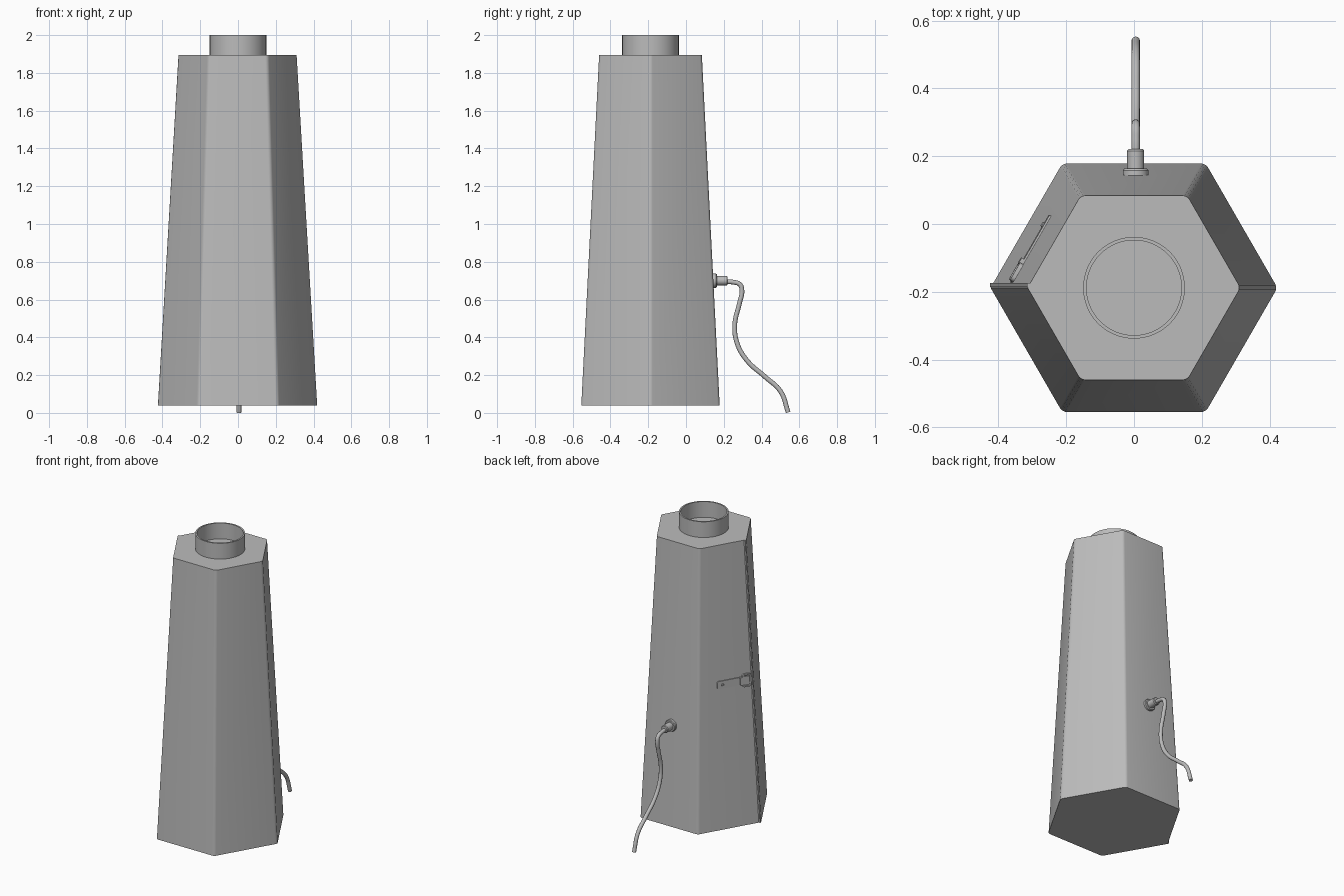
import bpy, bmesh, math
from mathutils import Vector, Matrix

cube = bpy.data.objects.get("Cube")
if cube:
    bpy.data.objects.remove(cube, do_unlink=True)

metal = bpy.data.materials.new("grey metal")
metal.use_nodes = True
GREY = (0.5, 0.5, 0.5, 1)
metal.diffuse_color = GREY
metal.node_tree.nodes["Principled BSDF"].inputs["Base Color"].default_value = GREY

CY = -0.188                 # centre line of the body
Z0, Z1 = 0.04, 1.895        # body bottom and top
R0, R1 = 0.423, 0.314       # corner radii at bottom and top


def finish(name, bm, matrix=None):
    bmesh.ops.recalc_face_normals(bm, faces=bm.faces)
    mesh = bpy.data.meshes.new(name)
    bm.to_mesh(mesh)
    bm.free()
    obj = bpy.data.objects.new(name, mesh)
    bpy.context.collection.objects.link(obj)
    mesh.materials.append(metal)
    if matrix:
        obj.matrix_world = matrix
    bpy.ops.object.select_all(action='DESELECT')
    obj.select_set(True)
    bpy.context.view_layer.objects.active = obj
    bpy.ops.object.shade_smooth_by_angle(angle=math.radians(30))
    return obj


def lathe(name, profile, matrix, steps=48):
    """Spin a (radius, height) profile about the local z axis."""
    bm = bmesh.new()
    verts = [bm.verts.new((r, 0, z)) for r, z in profile]
    edges = [bm.edges.new(pair) for pair in zip(verts, verts[1:])]
    bmesh.ops.spin(bm, geom=verts + edges, cent=(0, 0, 0), axis=(0, 0, 1),
                   angle=math.tau, steps=steps)
    bmesh.ops.remove_doubles(bm, verts=bm.verts, dist=1e-5)
    return finish(name, bm, matrix)


def outline(w, h, r, n=5):
    """Rounded rectangle centred on the origin."""
    pts = []
    for q, (sx, sy) in enumerate(((1, 1), (-1, 1), (-1, -1), (1, -1))):
        for i in range(n):
            a = (q + i / (n - 1)) * math.pi / 2
            pts.append((sx * (w / 2 - r) + r * math.cos(a),
                        sy * (h / 2 - r) + r * math.sin(a)))
    return pts


def plate(name, w, h, r, n0, n1, matrix, rim=0):
    """Rounded plate, or an open frame when rim is given."""
    bm = bmesh.new()
    def loop(pts, z):
        return [bm.verts.new((x, y, z)) for x, y in pts]
    def band(a, b):
        for i in range(len(a)):
            j = (i + 1) % len(a)
            bm.faces.new((a[i], a[j], b[j], b[i]))
    out = outline(w, h, r)
    low, high = loop(out, n0), loop(out, n1)
    band(low, high)
    if rim:
        inner = outline(w - 2 * rim, h - 2 * rim, max(r - rim, 0.002))
        ilow, ihigh = loop(inner, n0), loop(inner, n1)
        band(high, ihigh)
        band(ihigh, ilow)
        band(ilow, low)
    else:
        bm.faces.new(low)
        bm.faces.new(high)
    return finish(name, bm, matrix)


# Tapered six-sided body, rounded at every corner but the seam at -x
bm = bmesh.new()
rings = [[bm.verts.new((r * math.cos(i * math.tau / 6),
                        CY + r * math.sin(i * math.tau / 6), z)) for i in range(6)]
         for r, z in ((R0, Z0), (R1, Z1))]
for ring in rings:
    bm.faces.new(ring)
for i in range(6):
    j = (i + 1) % 6
    bm.faces.new((rings[0][i], rings[0][j], rings[1][j], rings[1][i]))
corners = [e for e in bm.edges
           if abs(e.verts[0].co.z - e.verts[1].co.z) > 1
           and min(v.co.x for v in e.verts) > -R0 + 0.01]
bmesh.ops.bevel(bm, geom=corners, offset=0.013, segments=4, profile=0.5,
                affect='EDGES')
finish("body", bm)

# Thin folded lip that runs up the seam
bm = bmesh.new()
bmesh.ops.create_cube(bm, size=1)
for v in bm.verts:
    r, z = (R1, Z1) if v.co.z > 0 else (R0, Z0)
    v.co = (-r - 0.001 if v.co.x < 0 else -r + 0.05, CY + 0.008 + v.co.y * 0.012, z)
finish("seam_lip", bm)

# Open collar on top
lathe("top_collar", [(0.15, 0), (0.15, 0.105), (0.14, 0.105), (0.14, 0)],
      Matrix.Translation((0, CY, Z1)), 64)

# Cable fitting on the back panel
lathe("cable_fitting",
      [(0, 0.1), (0.038, 0.1), (0.038, 0.158), (0.034, 0.163), (0.025, 0.163),
       (0.025, 0.216), (0.021, 0.221), (0, 0.221)],
      Matrix.Translation((0.005, 0, 0.7)) @ Matrix.Rotation(-math.pi / 2, 4, 'X'), 32)

# Hanging cable
path = [(0.2, 0.695), (0.25, 0.692), (0.285, 0.68), (0.296, 0.65), (0.283, 0.58),
        (0.258, 0.465), (0.272, 0.365), (0.325, 0.275), (0.42, 0.19),
        (0.5, 0.115), (0.541, 0.003)]
curve = bpy.data.curves.new("cable", 'CURVE')
curve.dimensions = '3D'
curve.bevel_depth = 0.0125
curve.bevel_resolution = 4
curve.resolution_u = 8
curve.use_fill_caps = True
spline = curve.splines.new('BEZIER')
spline.bezier_points.add(len(path) - 1)
for p, (y, z) in zip(spline.bezier_points, path):
    p.co = (0.005, y, z)
    p.handle_left_type = p.handle_right_type = 'AUTO'
curve.materials.append(metal)
cable = bpy.data.objects.new("cable", curve)
bpy.context.collection.objects.link(cable)

# Latch on the panel beside the seam: u along the panel, v up it, n outward
LZ = 0.985
r = R0 + (R1 - R0) * (LZ - Z0) / (Z1 - Z0)
u = Vector((0.5, math.sqrt(3) / 2, 0))
slope = (R0 - R1) * math.sqrt(3) / 2 / (Z1 - Z0)
v = Vector((math.sqrt(3) / 2 * slope, -0.5 * slope, 1)).normalized()
n = v.cross(u).normalized()
if n.x > 0:
    n = -n
frame = Matrix((u, v, n)).transposed().to_4x4()
corner = Vector((-r, CY, LZ))


def on_panel(du, dv=0):
    return Matrix.Translation(corner + u * du + v * dv) @ frame


plate("latch_strap", 0.23, 0.05, 0.012, -0.002, 0.006, on_panel(0.13))
plate("latch_buckle", 0.06, 0.085, 0.015, -0.002, 0.012, on_panel(0.05), rim=0.009)
plate("latch_tongue", 0.02, 0.05, 0.004, 0, 0.014, on_panel(0.085))
lathe("latch_rivet", [(0.008, 0), (0.008, 0.009), (0.005, 0.012), (0, 0.012)],
      on_panel(0.21), 16)
